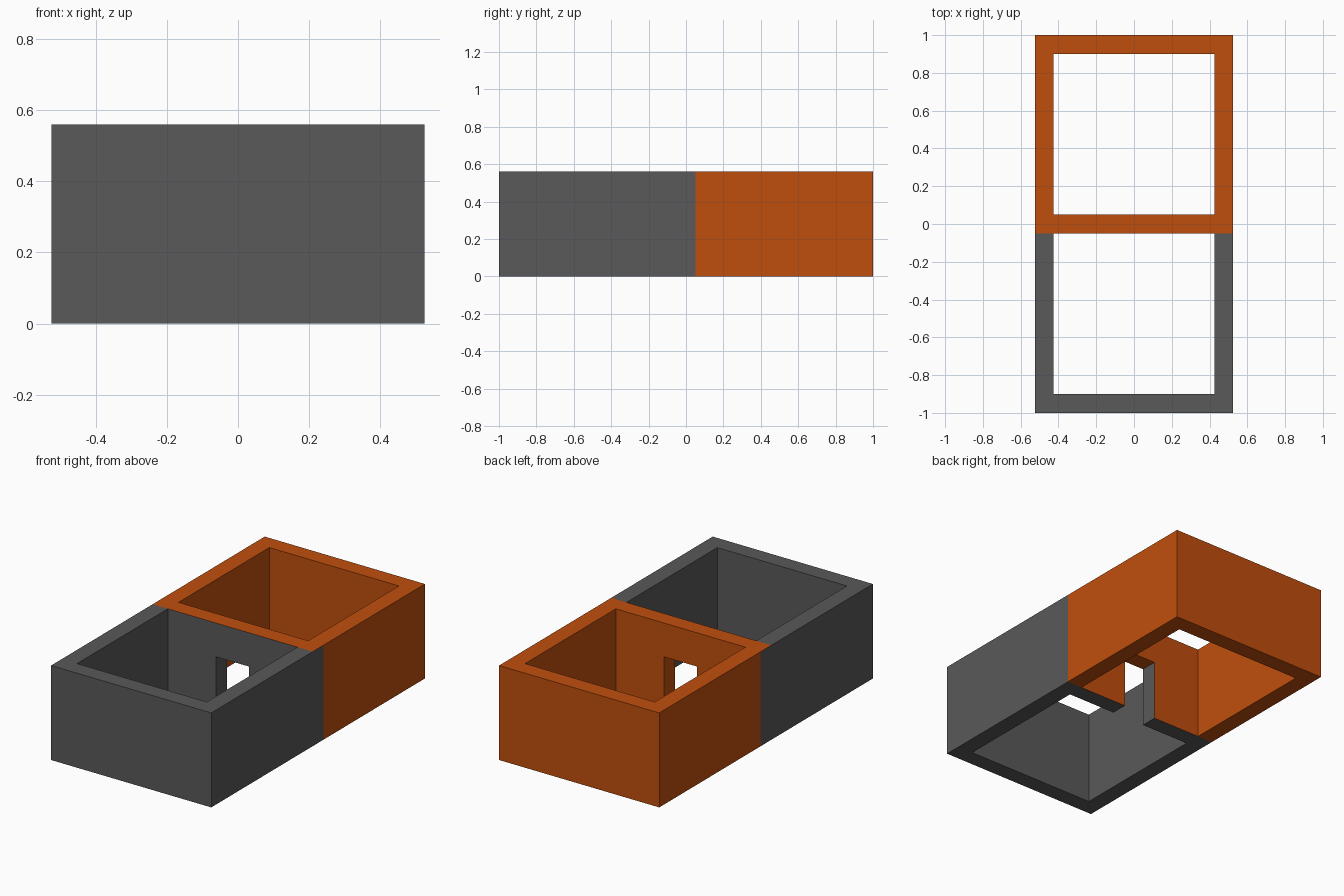
import bpy, bmesh
from mathutils import Vector

if "Cube" in bpy.data.objects:
    bpy.data.objects.remove(bpy.data.objects["Cube"])

W, L, H, T = 0.525, 1.0, 0.56, 0.1   # half width, half length, height, wall thickness
S = 0.05                             # half thickness of the shared wall
DW, DH = 0.108, 0.36                 # doorway half width and height


def material(name, rgb):
    m = bpy.data.materials.new(name)
    m.diffuse_color = (*rgb, 1)
    m.use_nodes = True
    m.node_tree.nodes["Principled BSDF"].inputs["Base Color"].default_value = m.diffuse_color
    return m


grey = material("dark_grey", (0.1, 0.1, 0.1))
orange = material("burnt_orange", (0.527, 0.077, 0.004))


def prism(name, points, extrude, mats, rule=None):
    """Extrude a flat outline along a vector; rule picks a material per face."""
    bm = bmesh.new()
    face = bm.faces.new([bm.verts.new(p) for p in points])
    new = bmesh.ops.extrude_face_region(bm, geom=[face], use_keep_orig=True)["geom"]
    bmesh.ops.translate(bm, vec=Vector(extrude),
                        verts=[v for v in new if isinstance(v, bmesh.types.BMVert)])
    bmesh.ops.recalc_face_normals(bm, faces=bm.faces)
    bm.normal_update()
    if rule:
        for f in bm.faces:
            f.material_index = rule(f)
    me = bpy.data.meshes.new(name)
    bm.to_mesh(me)
    bm.free()
    for m in mats:
        me.materials.append(m)
    ob = bpy.data.objects.new(name, me)
    bpy.context.collection.objects.link(ob)
    return ob


# U-shaped outer walls of the two rooms
for name, s, mat in (("front_room_walls", -1, grey), ("back_room_walls", 1, orange)):
    a, b, c = s * S, s * L, s * (L - T)
    outline = [(-W, a), (-W, b), (W, b), (W, a),
               (W - T, a), (W - T, c), (T - W, c), (T - W, a)]
    prism(name, [(x, y, 0) for x, y in outline], (0, 0, H), [mat])


# Shared wall: orange towards the back room and on top, grey elsewhere
def wall_colour(f):
    n, c = f.normal, f.calc_center_median()
    lintel = n.z < -0.5 and c.z > 0.1
    right_jamb = n.x < -0.5 and c.x > 0
    return int(n.y > 0.5 or n.z > 0.5 or lintel or right_jamb)


outline = [(-W, 0), (-W, H), (W, H), (W, 0),
           (DW, 0), (DW, DH), (-DW, DH), (-DW, 0)]
prism("shared_wall_with_doorway", [(x, -S, z) for x, z in outline],
      (0, 2 * S, 0), [grey, orange], wall_colour)
